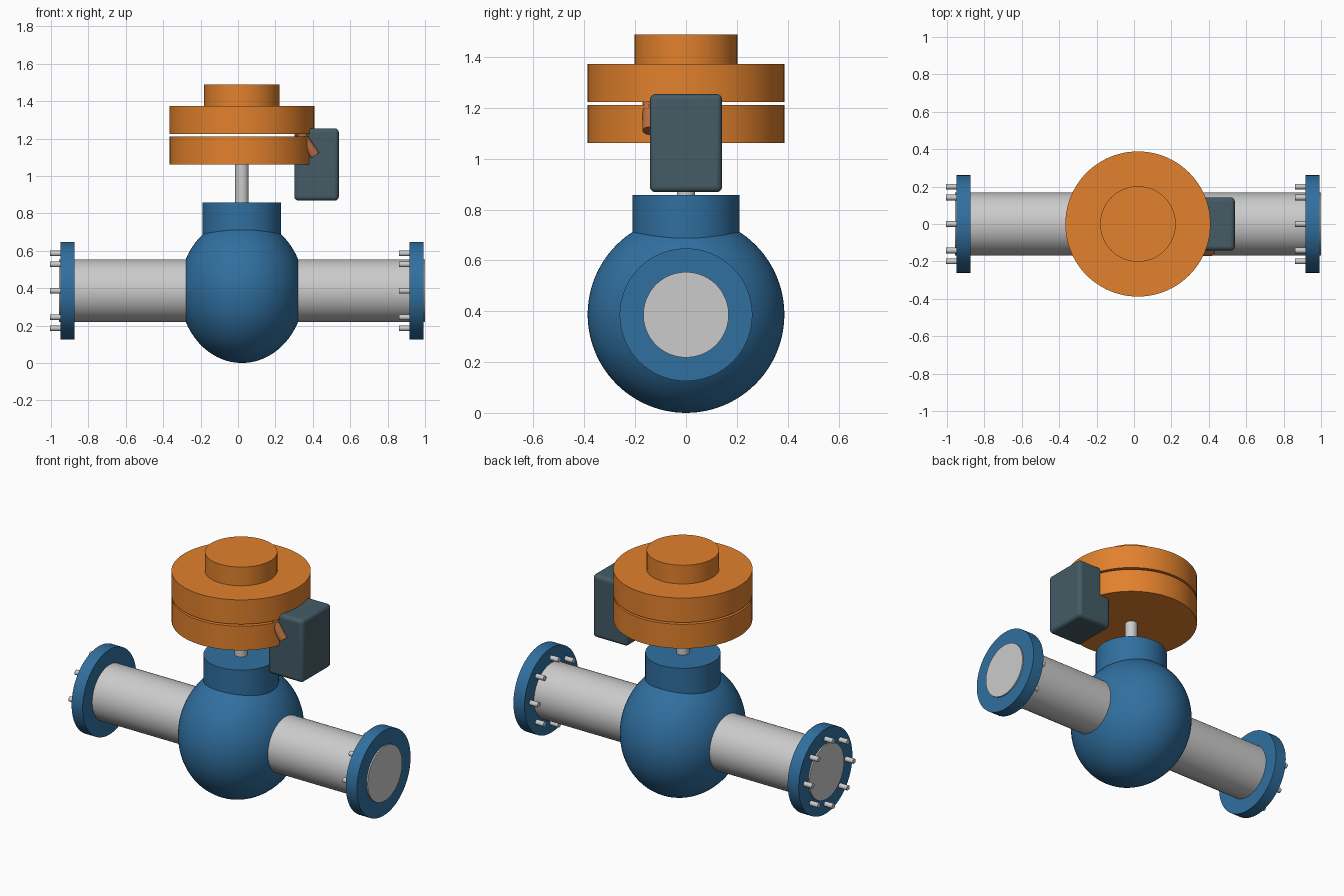
import bpy
from math import pi, cos, sin, radians
from mathutils import Vector

if "Cube" in bpy.data.objects:
    bpy.data.objects.remove(bpy.data.objects["Cube"])

CX = 0.021      # valve axis in x
PZ = 0.386      # pipe centre height


def material(name, rgb):
    m = bpy.data.materials.new(name)
    m.diffuse_color = (*rgb, 1)
    m.use_nodes = True
    m.node_tree.nodes["Principled BSDF"].inputs["Base Color"].default_value = m.diffuse_color
    return m


BLUE = material("blue_paint", (0.03, 0.16, 0.35))
ORANGE = material("orange_paint", (0.76, 0.22, 0.026))
SLATE = material("slate_plastic", (0.058, 0.105, 0.13))
COPPER = material("copper", (0.45, 0.15, 0.05))


def finish(name, mat, angle=35):
    o = bpy.context.object
    o.name = name
    if mat:
        o.data.materials.append(mat)
    bpy.ops.object.transform_apply(location=False, rotation=True, scale=True)
    bpy.ops.object.shade_smooth_by_angle(angle=radians(angle))
    return o


def rod(name, a, b, r, mat=None, sides=96):
    a, b = Vector(a), Vector(b)
    d = b - a
    bpy.ops.mesh.primitive_cylinder_add(
        vertices=sides, radius=r, depth=d.length, location=(a + b) / 2,
        rotation=d.to_track_quat('Z', 'Y').to_euler())
    return finish(name, mat)


def upright(name, z0, z1, r, mat=None):
    return rod(name, (CX, 0, z0), (CX, 0, z1), r, mat)


# Valve body, narrower along the pipe
bpy.ops.mesh.primitive_uv_sphere_add(segments=96, ring_count=48, radius=1,
                                     location=(CX, 0, 0.387))
bpy.context.object.scale = (0.333, 0.387, 0.387)
finish("valve_body", BLUE)

# Bonnet and stem
upright("bonnet", 0.50, 0.858, 0.21, BLUE)
upright("stem", 0.80, 1.10, 0.036)

# Diaphragm actuator: two casings with a gap, and a top cap
upright("lower_casing", 1.062, 1.211, 0.387, ORANGE)
upright("upper_casing", 1.223, 1.373, 0.388, ORANGE)
upright("top_cap", 1.36, 1.488, 0.202, ORANGE)

# Through pipe
rod("pipe", (CX - 0.979, 0, PZ), (CX + 0.979, 0, PZ), 0.168)

# Flanges, with bolts standing out on the left face of each
for side, s in (("left", -1), ("right", 1)):
    fx = CX + s * 0.933
    rod(side + "_flange", (fx - 0.0375, 0, PZ), (fx + 0.0375, 0, PZ), 0.261, BLUE)
    for i in range(8):
        y, z = 0.2 * cos(i * pi / 4), PZ + 0.2 * sin(i * pi / 4)
        rod(f"{side}_bolt_{i + 1}", (fx - 0.092, y, z), (fx + 0.03, y, z),
            0.015, None, 24)

# Positioner box with rounded edges
bpy.ops.mesh.primitive_cube_add(size=1, location=(0.42, 0, 1.061))
bpy.context.object.scale = (0.238, 0.284, 0.386)
box = finish("positioner_box", SLATE)
bev = box.modifiers.new("rounding", 'BEVEL')
bev.width = 0.022
bev.segments = 4

# Air tube between the casing and the box
rod("air_tube", (0.33, -0.145, 1.23), (0.412, -0.145, 1.11), 0.026, COPPER, 32)
